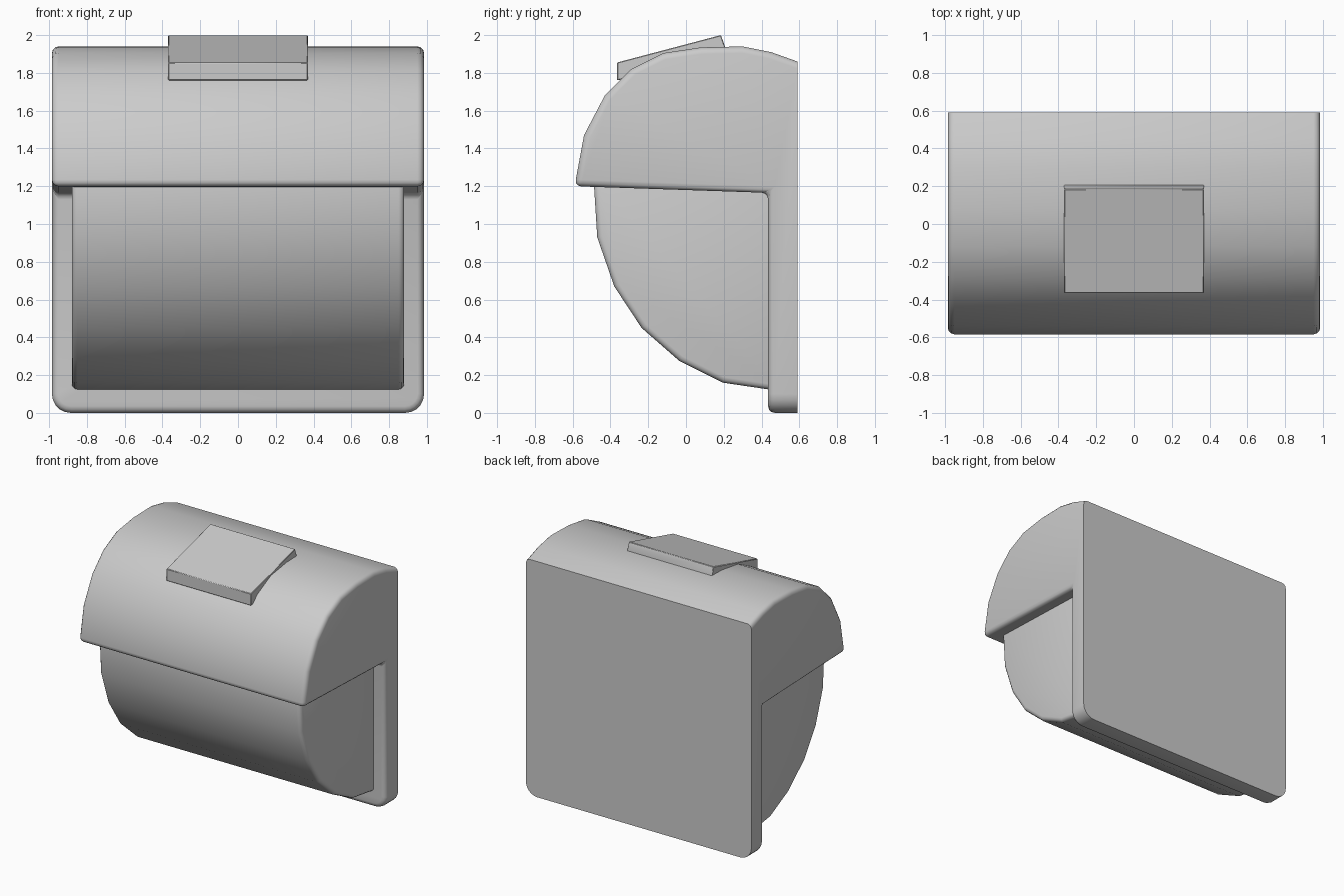
import bpy, bmesh, math

cube = bpy.data.objects.get("Cube")
if cube:
    bpy.data.objects.remove(cube, do_unlink=True)

# One grey plastic for every part
GREY = (0.6, 0.6, 0.6, 1)
plastic = bpy.data.materials.new("grey_plastic")
plastic.use_nodes = True
plastic.diffuse_color = GREY
plastic.node_tree.nodes["Principled BSDF"].inputs["Base Color"].default_value = GREY


def bevel(bm, rule, width, segments):
    edges = [e for e in bm.edges if rule(e)]
    bmesh.ops.bevel(bm, geom=edges, offset=width, segments=segments, profile=0.5,
                    affect='EDGES', clamp_overlap=True)


def extrude_profile(name, profile, half_width, bevels):
    """Extrude a (y, z) outline along x, then round chosen edges."""
    bm = bmesh.new()
    face = bm.faces.new([bm.verts.new((-half_width, y, z)) for y, z in profile])
    grown = bmesh.ops.extrude_face_region(bm, geom=[face])["geom"]
    verts = [g for g in grown if isinstance(g, bmesh.types.BMVert)]
    bmesh.ops.translate(bm, verts=verts, vec=(2 * half_width, 0, 0))
    bmesh.ops.recalc_face_normals(bm, faces=bm.faces)
    for rule, width, segments in bevels:
        bevel(bm, rule, width, segments)
    mesh = bpy.data.meshes.new(name)
    bm.to_mesh(mesh)
    bm.free()
    mesh.materials.append(plastic)
    obj = bpy.data.objects.new(name, mesh)
    bpy.context.collection.objects.link(obj)
    bpy.context.view_layer.objects.active = obj
    bpy.ops.object.select_all(action='DESELECT')
    obj.select_set(True)
    bpy.ops.object.shade_smooth_by_angle(angle=math.radians(35))
    return obj


BACK = 0.59


def bottom_corner(e):
    return all(v.co.z < 0.001 for v in e.verts) and abs(e.verts[0].co.x - e.verts[1].co.x) < 0.001


def sharp_not_back(e):
    on_back = all(v.co.y > BACK - 0.001 for v in e.verts)
    bottom_arc = all(v.co.z < 0.11 for v in e.verts) and any(v.co.y > BACK - 0.001 for v in e.verts)
    return not on_back and not bottom_arc and e.calc_face_angle(0) > math.radians(50)


def any_sharp(e):
    return e.calc_face_angle(0) > math.radians(50)


# Back plate and curved hood in one piece
hood = [(BACK, 0), (BACK, 1.86), (0.45, 1.91), (0.3, 1.94), (0.08, 1.935),
        (-0.12, 1.905), (-0.29, 1.82), (-0.43, 1.68), (-0.54, 1.47),
        (-0.59, 1.2), (0.435, 1.165), (0.435, 0)]
extrude_profile("hood_and_back_plate", hood, 0.985,
                [(bottom_corner, 0.1, 5), (sharp_not_back, 0.035, 3)])

# Rounded bin under the hood, let into the back plate
bin_outline = [(0.5, 1.25), (-0.49, 1.25), (-0.47, 0.93), (-0.38, 0.67),
               (-0.235, 0.45), (-0.035, 0.275), (0.195, 0.16), (0.5, 0.115)]
extrude_profile("lower_bin", bin_outline, 0.88, [(any_sharp, 0.03, 3)])

# Tilted push button on top
button = [(-0.365, 1.76), (-0.365, 1.855), (0.185, 2.0), (0.21, 1.93), (0.18, 1.88)]
extrude_profile("push_button", button, 0.37, [(any_sharp, 0.004, 1)])
